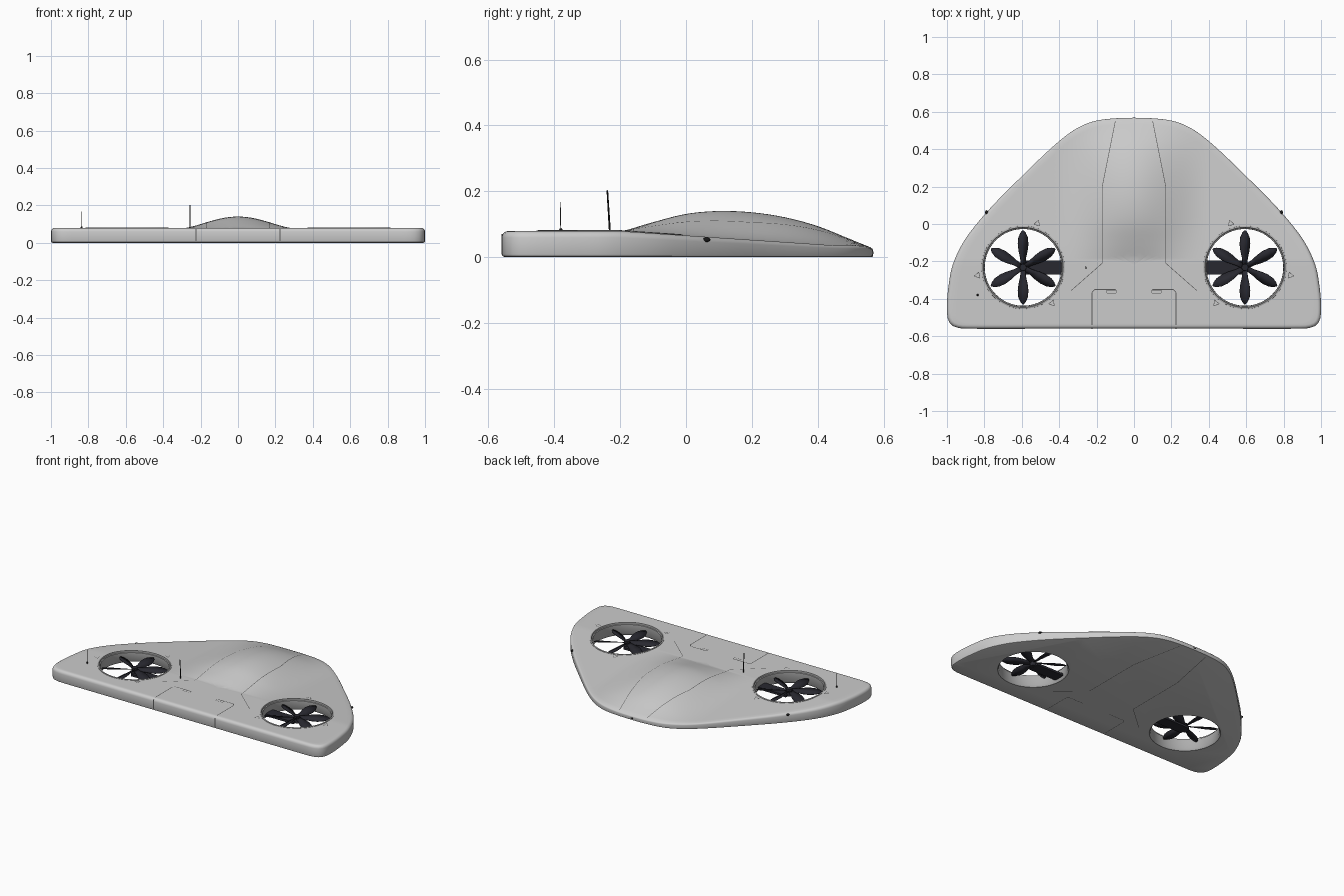
import bpy, bmesh, math
from mathutils import Vector, Matrix

if "Cube" in bpy.data.objects:
    bpy.data.objects.remove(bpy.data.objects["Cube"])


def material(name, rgb):
    m = bpy.data.materials.new(name)
    m.use_nodes = True
    m.diffuse_color = (*rgb, 1)
    m.node_tree.nodes["Principled BSDF"].inputs["Base Color"].default_value = (*rgb, 1)
    return m


SHELL = material("light grey shell", (0.6, 0.6, 0.6))
TRIM = material("mid grey trim", (0.42, 0.42, 0.42))
SEAM = material("dark grey seam", (0.1, 0.1, 0.1))
BLADE = material("blue black blade", (0.022, 0.022, 0.03))
BLACK = material("black", (0.01, 0.01, 0.01))


def add(name, bm, mat, smooth=True):
    """Turn a bmesh into a finished object."""
    bmesh.ops.recalc_face_normals(bm, faces=bm.faces)
    me = bpy.data.meshes.new(name)
    bm.to_mesh(me)
    bm.free()
    me.materials.append(mat)
    ob = bpy.data.objects.new(name, me)
    bpy.context.collection.objects.link(ob)
    if smooth:
        shade(ob)
    return ob


def shade(ob):
    bpy.ops.object.select_all(action="DESELECT")
    ob.select_set(True)
    bpy.context.view_layer.objects.active = ob
    bpy.ops.object.shade_smooth_by_angle(angle=math.radians(35))


def spline(pts, steps=10):
    """Smooth curve through 2D points."""
    p = [Vector(q) for q in pts]
    p = [2 * p[0] - p[1]] + p + [2 * p[-1] - p[-2]]
    out = []
    for a, b, c, d in zip(p, p[1:], p[2:], p[3:]):
        for i in range(steps):
            t = i / steps
            out.append(b + (c - a) * t / 2 + (a - 2.5 * b + 2 * c - d / 2) * t * t
                       + (1.5 * (b - c) + (d - a) / 2) * t ** 3)
    return out + [p[-2]]


def resample(pts, count):
    """Evenly spaced points along a closed line."""
    pts = pts + [pts[0]]
    total = sum((b - a).length for a, b in zip(pts, pts[1:]))
    out, run = [], 0
    for a, b in zip(pts, pts[1:]):
        length = (b - a).length
        while len(out) < count and len(out) * total / count < run + length:
            out.append(a.lerp(b, (len(out) * total / count - run) / length))
        run += length
    return out


# Height of the upper skin: a sloping wing plus a central hump
CREST = spline([(-0.19, 0.079), (-0.1, 0.106), (0, 0.131), (0.1, 0.14), (0.2, 0.136),
                (0.3, 0.121), (0.4, 0.094), (0.5, 0.054), (0.57, 0.026)])


def wing(y):
    return 0.079 - 0.067 * max(0, y + 0.2)


def top(x, y):
    z = wing(y)
    for a, b in zip(CREST, CREST[1:]):
        if a.x <= y < b.x and abs(x) < 0.4:
            crest = a.y + (b.y - a.y) * (y - a.x) / (b.x - a.x)
            z += max(0, crest - z) * math.cos(math.pi * x / 0.8) ** 2
            break
    return z


# Hull: rings from the outline to the centre
half = spline([(0, 0.568), (0.1, 0.565), (0.2, 0.553), (0.28, 0.525), (0.36, 0.475), (0.46, 0.39),
               (0.6, 0.255), (0.74, 0.115), (0.85, -0.01), (0.92, -0.11), (0.97, -0.22),
               (0.99, -0.32), (1, -0.42), (0.997, -0.5), (0.975, -0.54), (0.93, -0.557),
               (0.85, -0.56), (0.5, -0.56), (0, -0.56)])
outline = resample(half + [Vector((-p.x, p.y)) for p in half[-2:0:-1]], 200)
N = len(outline)
normals = []
for i in range(N):
    d = (outline[(i + 1) % N] - outline[i - 1]).normalized()
    normals.append(Vector((-d.y, d.x)))
centre = Vector((0, -0.22))
bm = bmesh.new()


def ring(fn):
    verts = []
    for p, n in zip(outline, normals):
        h = top(p.x, p.y)
        q, z = fn(p, n, h, 0.25 * h)
        verts.append(bm.verts.new((q.x, q.y, z)))
    return verts


def inset(p, n, d):
    return p - n * d


def skin(k):
    def fn(p, n, h, r):
        q = centre.lerp(inset(p, n, r), k)
        return q, top(q.x, q.y)
    return fn


rings = [ring(lambda p, n, h, r: (inset(p, n, 0.5 * r), 0)),
         ring(lambda p, n, h, r: (inset(p, n, 0.15 * r), 0.15 * r)),
         ring(lambda p, n, h, r: (p, 0.5 * r))]
for a in (0, 22.5, 45, 67.5):
    c, s = math.cos(math.radians(a)), math.sin(math.radians(a))
    rings.append(ring(lambda p, n, h, r: (inset(p, n, r * (1 - c)), h - r * (1 - s))))
LOOPS = 30
rings += [ring(skin(1 - k / LOOPS)) for k in range(LOOPS)]
for lo, hi in zip(rings, rings[1:]):
    for i in range(N):
        j = (i + 1) % N
        bm.faces.new((lo[i], lo[j], hi[j], hi[i]))
bm.faces.new(rings[0])
tip = bm.verts.new((centre.x, centre.y, top(*centre)))
for i in range(N):
    bm.faces.new((rings[-1][i], rings[-1][(i + 1) % N], tip))
# flip a possible mirrored normal direction before building
if normals[0].y < 0:
    raise ValueError("outline runs the wrong way")
hull = add("hull", bm, SHELL, smooth=False)

# Cut the two fan openings
FAN = Vector((0.593, -0.232))
for s in (-1, 1):
    bm = bmesh.new()
    bmesh.ops.create_cone(bm, cap_ends=True, segments=96, radius1=0.216, radius2=0.216, depth=0.5,
                          matrix=Matrix.Translation((s * FAN.x, FAN.y, 0.03)))
    cutter = add("fan_cutter", bm, SHELL, smooth=False)
    cutter.hide_render = True
    mod = hull.modifiers.new("opening", "BOOLEAN")
    mod.object, mod.operation, mod.solver = cutter, "DIFFERENCE", "EXACT"
cut = bpy.data.meshes.new_from_object(hull.evaluated_get(bpy.context.evaluated_depsgraph_get()))
hull.modifiers.clear()
hull.data = cut
for ob in [o for o in bpy.data.objects if o.name.startswith("fan_cutter")]:
    bpy.data.objects.remove(ob)
shade(hull)


def ribbon(name, path, width=0.004, height=lambda x, y: top(x, y) + 0.001, mat=SEAM, closed=False):
    """Thin strip laid on the skin along a 2D path."""
    path = [Vector(p) for p in path]
    if closed:
        path.append(path[0])
    bm = bmesh.new()
    for a, b in zip(path, path[1:]):
        side = Vector((a.y - b.y, b.x - a.x)).normalized() * width / 2
        steps = max(1, int((b - a).length / 0.015))
        last = None
        for i in range(steps + 1):
            q = a.lerp(b, i / steps)
            pair = [bm.verts.new((v.x, v.y, height(v.x, v.y))) for v in (q - side, q + side)]
            if last:
                bm.faces.new((last[0], pair[0], pair[1], last[1]))
            last = pair
    return add(name, bm, mat, smooth=False)


def rod(name, base, tip, radius, mat):
    base, tip = Vector(base), Vector(tip)
    d = tip - base
    bm = bmesh.new()
    m = Matrix.Translation((base + tip) / 2) @ d.to_track_quat("Z", "Y").to_matrix().to_4x4()
    bmesh.ops.create_cone(bm, cap_ends=True, segments=12, radius1=radius, radius2=radius * 0.8,
                          depth=d.length, matrix=m)
    return add(name, bm, mat)


def box(name, loc, size, mat):
    bm = bmesh.new()
    bmesh.ops.create_cube(bm, matrix=Matrix.Translation(loc) @ Matrix.Diagonal((*size, 1)))
    return add(name, bm, mat, smooth=False)


def blob(name, loc, size):
    bm = bmesh.new()
    bmesh.ops.create_uvsphere(bm, u_segments=16, v_segments=8, radius=1,
                              matrix=Matrix.Translation(loc) @ Matrix.Diagonal((*size, 1)))
    return add(name, bm, BLACK)


def duct(name, c):
    """Lathed fan ring whose lip follows the skin."""
    profile = [(0.223, 0.074), (0.222, 0.081), (0.214, 0.082), (0.212, 0.073), (0.206, 0.071),
               (0.205, 0.012), (0.213, 0.0), (0.218, 0.0)]
    bm = bmesh.new()
    loops = []
    for i in range(96):
        a = 2 * math.pi * i / 96
        x, y = math.cos(a), math.sin(a)
        loops.append([bm.verts.new((c.x + r * x, c.y + r * y,
                                    z + (wing(c.y + r * y) - 0.079 if z > 0.05 else 0)))
                      for r, z in profile])
    for a, b in zip(loops, loops[1:] + loops[:1]):
        for k in range(len(profile)):
            m = (k + 1) % len(profile)
            bm.faces.new((a[k], a[m], b[m], b[k]))
    return add(name, bm, TRIM)


def propeller(name, c):
    stations = [(0.012, 0.012), (0.05, 0.015), (0.09, 0.024), (0.125, 0.028),
                (0.16, 0.025), (0.185, 0.014), (0.198, 0.003)]
    bm = bmesh.new()
    for k in range(6):
        turn = Matrix.Translation((c.x, c.y, 0.048)) @ Matrix.Rotation(math.radians(90 + 60 * k), 4, "Z")
        last = None
        for r, w in stations:
            tilt = math.tan(math.radians(28 - 70 * r))
            pair = [bm.verts.new(turn @ Vector((r, e * w, e * w * tilt))) for e in (-1, 1)]
            if last:
                bm.faces.new((last[0], pair[0], pair[1], last[1]))
            last = pair
    ob = add(name, bm, BLADE)
    mod = ob.modifiers.new("thickness", "SOLIDIFY")
    mod.thickness, mod.offset = 0.004, 0
    rod(name + "_hub", (c.x, c.y, 0.018), (c.x, c.y, 0.062), 0.022, BLADE)


# Paired parts
for s, side in ((-1, "right"), (1, "left")):
    c = Vector((s * FAN.x, FAN.y))
    duct(side + "_fan_duct", c)
    propeller(side + "_propeller", c)
    box(side + "_motor_strut", (s * (FAN.x - 0.103), FAN.y, 0.024), (0.206, 0.075, 0.014), BLADE)
    for a in (72, 190, 309):
        a = math.radians(a if s < 0 else 180 - a)
        tri = [c + Vector((math.cos(a + t), math.sin(a + t))) * r
               for t, r in ((0, 0.265), (0.07, 0.238), (-0.07, 0.238))]
        ribbon(side + "_duct_marker", tri, 0.003, closed=True)
    # Skin seams above and below
    line = [(s * 0.1, 0.55), (s * 0.17, 0.2), (s * 0.17, -0.21), (s * 0.335, -0.355)]
    hatch = [(s * 0.225, -0.54), (s * 0.225, -0.365), (s * 0.21, -0.35), (s * 0.1, -0.35)]
    for label, path in (("skin_seam", line), ("hatch_seam", hatch)):
        ribbon(side + "_" + label, path, 0.003 if path is line else 0.005)
        ribbon(side + "_lower_" + label, path, 0.003, lambda x, y: -0.0006)
    box(side + "_hatch_edge_seam", (s * 0.225, -0.559, 0.04), (0.005, 0.004, 0.06), SEAM)
    hinge = [(s * x, y) for x, y in ((0.095, -0.353), (0.145, -0.353), (0.145, -0.37), (0.095, -0.37))]
    ribbon(side + "_hinge", hinge, 0.003, closed=True)
    blob(side + "_side_sensor", (s * 0.788, 0.062, 0.053), (0.008, 0.012, 0.007))

# Nose sensor and aerials
blob("nose_sensor", (0, 0.565, 0.013), (0.012, 0.005, 0.006))
rod("main_aerial", (-0.257, -0.231, 0.075), (-0.257, -0.239, 0.203), 0.003, BLACK)
rod("wing_aerial", (-0.836, -0.38, 0.075), (-0.836, -0.382, 0.168), 0.0015, SEAM)
blob("wing_aerial_base", (-0.836, -0.38, 0.08), (0.006, 0.006, 0.008))
